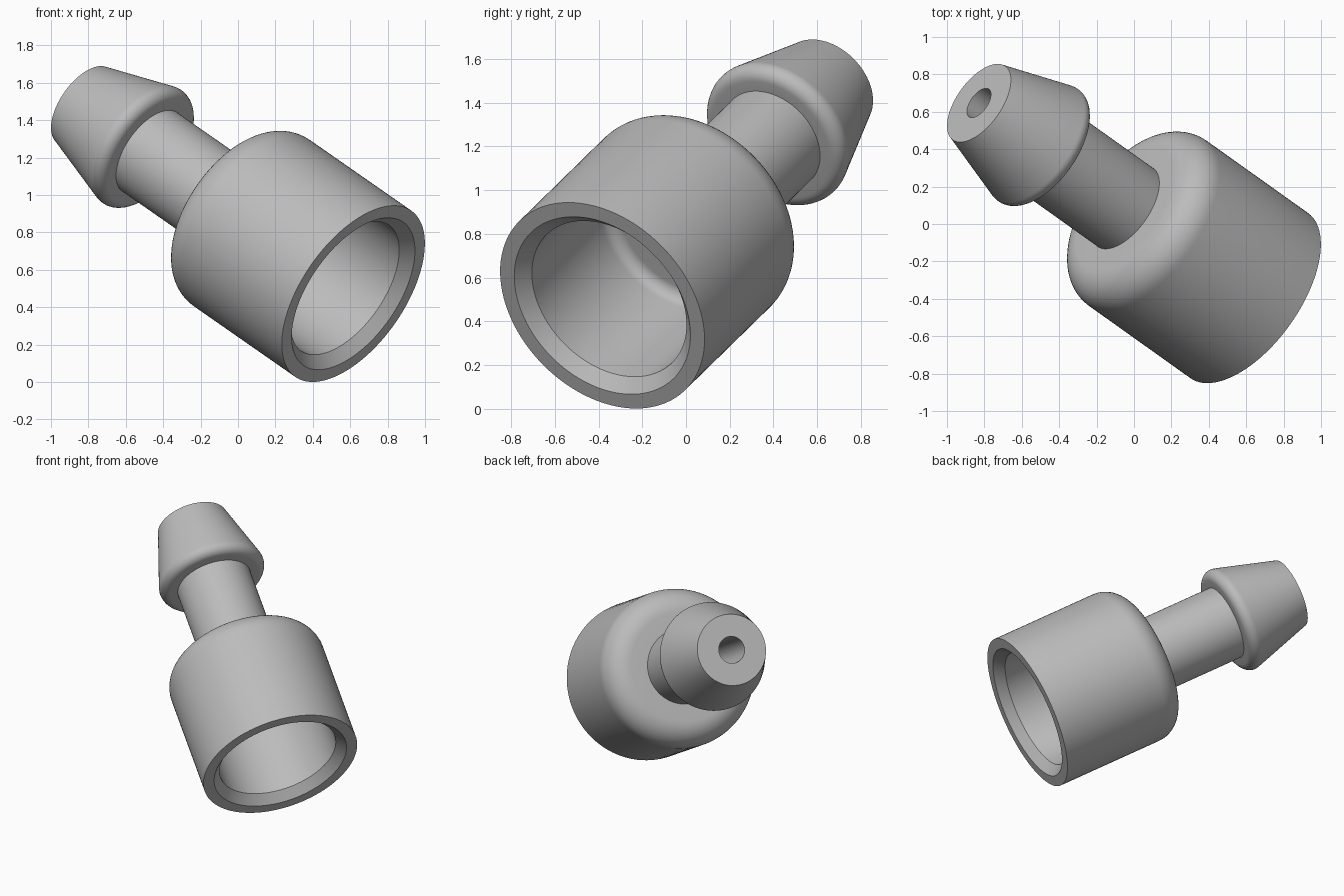
import bpy, bmesh, math
from mathutils import Vector

if "Cube" in bpy.data.objects:
    bpy.data.objects.remove(bpy.data.objects["Cube"])

SEGMENTS = 96
MOUTH = Vector((0.6165, -0.383, 0.472))      # centre of the wide open end
TIP = Vector((-0.829, 0.647, 1.479))         # centre of the narrow end
AXIS = TIP - MOUTH
LENGTH = AXIS.length


def arc(r, h, f, start, end, steps=8):
    """Fillet points (radius, height) around centre (r, h)."""
    angles = [math.radians(start + (end - start) * i / steps) for i in range(steps + 1)]
    return [(r + f * math.cos(a), h + f * math.sin(a)) for a in angles]


# Closed half section of the fitting: (radius, height along the axis)
BODY_R, SHOULDER, NECK_R, BARB = 0.542, 0.935, 0.257, 1.535
BORE_R, FLOOR, HOLE_R = 0.41, 0.74, 0.091
profile = [(0.467, 0), (BODY_R, 0)]                                # mouth rim
profile += arc(BODY_R - 0.17, SHOULDER - 0.17, 0.17, 0, 90, 12)    # rounded shoulder
profile += [(NECK_R, SHOULDER), (NECK_R, BARB)]                    # neck
profile += arc(0.308, BARB + 0.06, 0.06, -90, 16.2)                # barb lip
profile += [(0.242, LENGTH), (HOLE_R, LENGTH)]                     # barb cone and tip
profile += [(HOLE_R, FLOOR)]                                       # narrow passage
profile += arc(BORE_R - 0.06, FLOOR - 0.06, 0.06, 90, 0)           # socket floor
profile += [(BORE_R, 0.062)]                                       # mouth chamfer

# Revolve the section
bm = bmesh.new()
verts = [bm.verts.new((r, 0, h)) for r, h in profile]
edges = [bm.edges.new((v, verts[(i + 1) % len(verts)])) for i, v in enumerate(verts)]
bmesh.ops.spin(bm, geom=verts + edges, cent=(0, 0, 0), axis=(0, 0, 1),
               angle=math.tau, steps=SEGMENTS, use_merge=True)
bmesh.ops.remove_doubles(bm, verts=bm.verts, dist=1e-5)
bmesh.ops.recalc_face_normals(bm, faces=bm.faces)
mesh = bpy.data.meshes.new("barbed_fitting")
bm.to_mesh(mesh)
bm.free()

# Place it along the tilted axis
fitting = bpy.data.objects.new("barbed_fitting", mesh)
bpy.context.collection.objects.link(fitting)
fitting.location = MOUTH
fitting.rotation_euler = AXIS.to_track_quat('Z', 'Y').to_euler()

grey = bpy.data.materials.new("plain_grey")
grey.diffuse_color = (0.5, 0.5, 0.5, 1)
grey.use_nodes = True
grey.node_tree.nodes["Principled BSDF"].inputs["Base Color"].default_value = grey.diffuse_color
mesh.materials.append(grey)

bpy.context.view_layer.objects.active = fitting
fitting.select_set(True)
bpy.ops.object.shade_smooth_by_angle(angle=math.radians(30))
